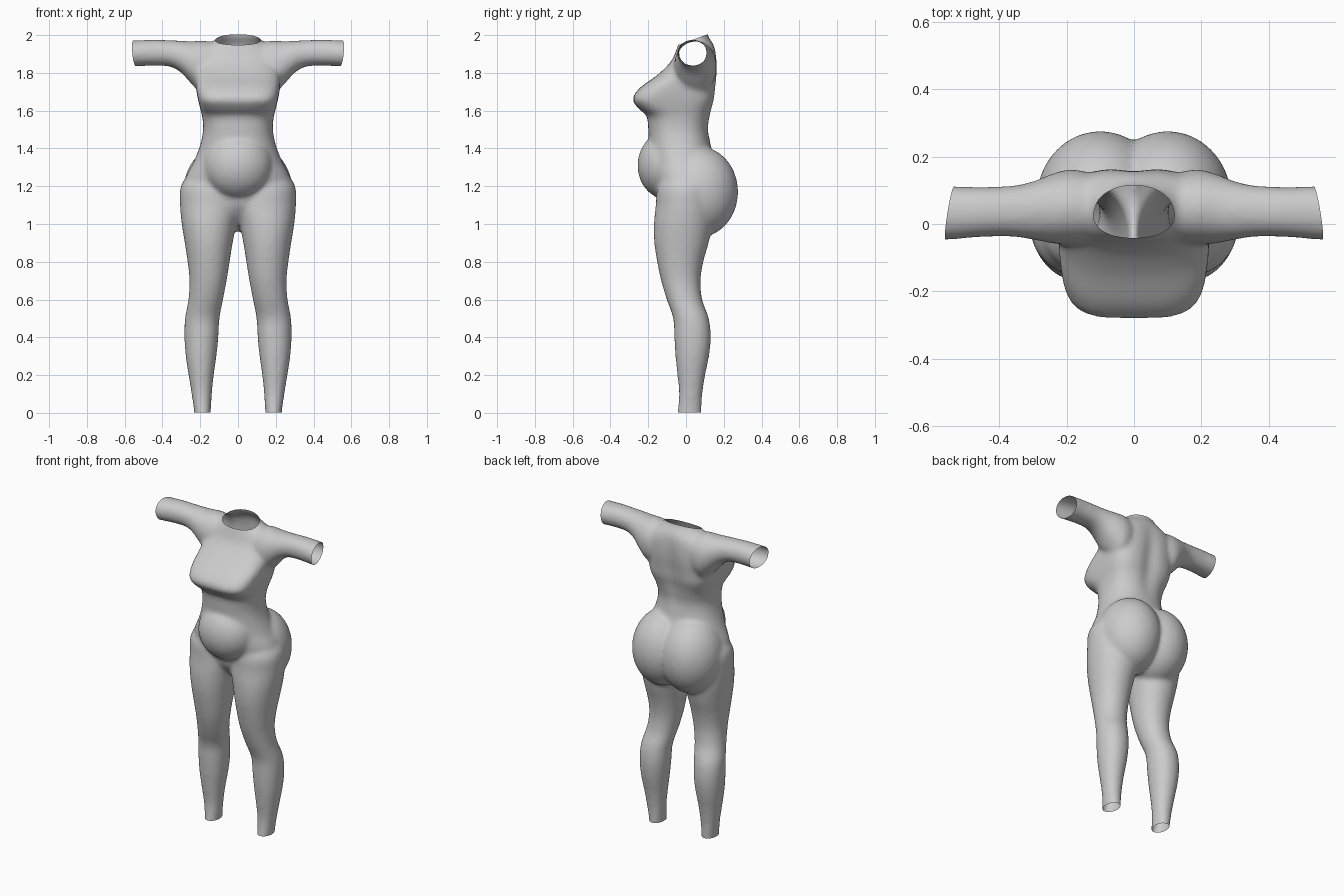
import bpy, bmesh, math
from mathutils import Vector, Matrix

if "Cube" in bpy.data.objects:
    bpy.data.objects.remove(bpy.data.objects["Cube"])

SEG = 40


def spline(rows, steps=5):
    """Catmull-Rom interpolation between section rows."""
    out = []
    for i in range(len(rows) - 1):
        p0, p1 = rows[max(i - 1, 0)], rows[i]
        p2, p3 = rows[i + 1], rows[min(i + 2, len(rows) - 1)]
        for k in range(steps):
            t = k / steps
            out.append([0.5 * (2 * b + (c - a) * t + (2 * a - 5 * b + 4 * c - d) * t * t
                               + (3 * b - a - 3 * c + d) * t ** 3)
                        for a, b, c, d in zip(p0, p1, p2, p3)])
    return out + [list(rows[-1])]


def power(v, n):
    return math.copysign(abs(v) ** (2 / n), v)


def loft(bm, rows, place):
    """Closed tube through superellipse sections (t, a0, a1, b0, b1, n)."""
    rings = []
    for t, a0, a1, b0, b1, n in spline(rows):
        ring = []
        for k in range(SEG):
            w = 2 * math.pi * k / SEG
            a = (a0 + a1) / 2 + (a1 - a0) / 2 * power(math.cos(w), n)
            b = (b0 + b1) / 2 + (b1 - b0) / 2 * power(math.sin(w), n)
            ring.append(bm.verts.new(place(t, a, b)))
        rings.append(ring)
    for r, q in zip(rings, rings[1:]):
        for k in range(SEG):
            j = (k + 1) % SEG
            bm.faces.new((r[k], r[j], q[j], q[k]))
    bm.faces.new(rings[0][::-1])
    bm.faces.new(rings[-1])


def ellipsoid(bm, centre, radii):
    bmesh.ops.create_uvsphere(bm, u_segments=40, v_segments=24, radius=1,
                              matrix=Matrix.Translation(centre) @ Matrix.Diagonal((*radii, 1)))


def cut(bm, point, normal, keep=lambda c: True):
    """Open the skin by removing everything beyond a plane."""
    faces = [f for f in bm.faces if keep(f.calc_center_median())]
    edges = {e for f in faces for e in f.edges}
    verts = {v for f in faces for v in f.verts}
    bmesh.ops.bisect_plane(bm, geom=[*verts, *edges, *faces], plane_co=Vector(point),
                           plane_no=Vector(normal).normalized(), clear_outer=True)


# torso: height, half width, front, back, squareness
torso = [
    (1.00, .10, -.06, .08, 2.0), (1.08, .25, -.13, .14, 2.2), (1.16, .29, -.155, .16, 2.2),
    (1.25, .275, -.18, .165, 2.2), (1.33, .235, -.19, .155, 2.2), (1.42, .20, -.195, .13, 2.3),
    (1.50, .185, -.20, .12, 2.4), (1.57, .19, -.208, .13, 2.7), (1.61, .20, -.25, .137, 3.3),
    (1.66, .212, -.282, .15, 3.8), (1.72, .222, -.245, .157, 3.4), (1.79, .225, -.15, .165, 2.9),
    (1.86, .22, -.08, .165, 2.6), (1.92, .20, -.052, .157, 2.3), (1.96, .14, -.038, .14, 2.1),
    (2.00, .105, -.018, .115, 2.0), (2.07, .10, 0, .11, 2.0)]

# leg: height, inner, outer, front, back
leg = [
    (-.08, .145, .232, -.05, .08), (0, .144, .232, -.046, .082), (.1, .138, .246, -.037, .087),
    (.2, .128, .262, -.046, .102), (.3, .114, .277, -.056, .122), (.4, .104, .284, -.062, .132),
    (.5, .098, .281, -.068, .121), (.6, .079, .263, -.102, .086), (.7, .06, .257, -.132, .077),
    (.8, .044, .267, -.153, .092), (.9, .028, .282, -.168, .12), (1.0, .008, .298, -.17, .14),
    (1.1, -.02, .307, -.16, .15), (1.2, -.01, .303, -.15, .15), (1.28, .03, .25, -.10, .12)]

# sleeve: distance out, front, back, bottom, top
sleeve = [
    (.08, -.05, .14, 1.74, 1.955), (.18, -.062, .162, 1.69, 1.97), (.24, -.058, .15, 1.735, 1.968),
    (.30, -.047, .127, 1.80, 1.97), (.36, -.038, .114, 1.833, 1.973), (.45, -.039, .11, 1.838, 1.976),
    (.54, -.046, .112, 1.834, 1.972), (.62, -.05, .112, 1.83, 1.97)]

bm = bmesh.new()
loft(bm, [(z, -w, w, f, b, n) for z, w, f, b, n in torso], lambda t, a, b: (a, b, t))
ellipsoid(bm, (0, -.10, 1.31), (.185, .157, .18))                 # belly
for s in (1, -1):
    loft(bm, [(*r, 2.1) for r in leg], lambda t, a, b: (s * a, b, t))
    loft(bm, [(*r, 2.1) for r in sleeve], lambda t, a, b: (s * t, a, b))
    ellipsoid(bm, (s * .10, .07, 1.17), (.19, .206, .24))         # seat
bmesh.ops.recalc_face_normals(bm, faces=bm.faces[:])
mesh = bpy.data.meshes.new("body_parts")
bm.to_mesh(mesh)
bm.free()

# fuse the parts into one skin and soften the joins
body = bpy.data.objects.new("bodysuit", mesh)
bpy.context.collection.objects.link(body)
fuse = body.modifiers.new("fuse", 'REMESH')
fuse.mode = 'VOXEL'
fuse.voxel_size = 0.011
soften = body.modifiers.new("soften", 'SMOOTH')
soften.factor = 0.5
soften.iterations = 14
bpy.context.view_layer.update()
skin = bpy.data.meshes.new_from_object(body.evaluated_get(bpy.context.evaluated_depsgraph_get()))
body.modifiers.clear()
body.data = skin

bm = bmesh.new()
bm.from_mesh(skin)
# shallow groove down the spine
for v in bm.verts:
    if v.co.y > .05 and 1.45 < v.co.z < 1.95:
        v.co.y -= .014 * math.exp(-(v.co.x / .05) ** 2) * math.sin(math.pi * (v.co.z - 1.45) / .5)
# ankle, sleeve and neck openings
cut(bm, (0, 0, 0.003), (0, 0, -1), lambda c: c.z < .1)
for s in (1, -1):
    cut(bm, (s * .547, .03, 1.9), (s, .16, -.1), lambda c: s * c.x > .45)
cut(bm, (0, 0, 1.963), (0, -.36, 1), lambda c: abs(c.x) < .17 and c.z > 1.9)
for f in bm.faces:
    f.smooth = True
bm.to_mesh(skin)
bm.free()

# plain grey cloth
grey = bpy.data.materials.new("light_grey")
grey.diffuse_color = (.6, .6, .6, 1)
grey.use_nodes = True
grey.node_tree.nodes["Principled BSDF"].inputs["Base Color"].default_value = grey.diffuse_color
skin.materials.clear()
skin.materials.append(grey)
